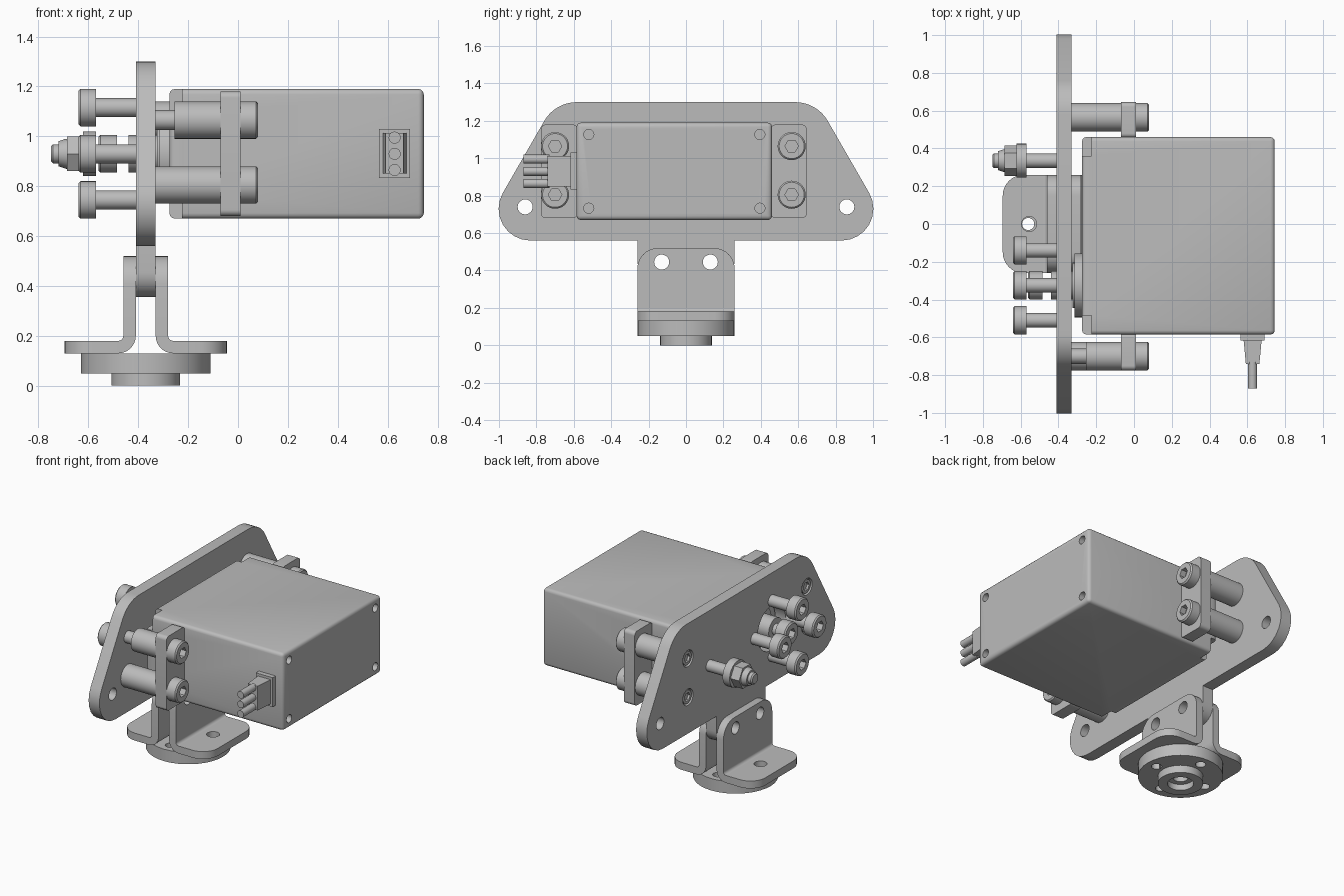
import bpy, bmesh, math
from mathutils import Vector

cube = bpy.data.objects.get("Cube")
if cube:
    bpy.data.objects.remove(cube)

grey = bpy.data.materials.new("machined_grey")
grey.use_nodes = True
TONE = (0.5, 0.5, 0.5, 1)
grey.diffuse_color = TONE
grey.node_tree.nodes["Principled BSDF"].inputs["Base Color"].default_value = TONE

# Each axis maps (u, v) across and w along to world space
PLACE = {"X": lambda u, v, w: (w, u, v),
         "Y": lambda u, v, w: (u, w, v),
         "Z": lambda u, v, w: (u, v, w)}


def finish(name, bm):
    bmesh.ops.recalc_face_normals(bm, faces=bm.faces)
    mesh = bpy.data.meshes.new(name)
    bm.to_mesh(mesh)
    bm.free()
    mesh.materials.append(grey)
    obj = bpy.data.objects.new(name, mesh)
    bpy.context.collection.objects.link(obj)
    return activate(obj)


def activate(obj):
    bpy.ops.object.select_all(action="DESELECT")
    obj.select_set(True)
    bpy.context.view_layer.objects.active = obj
    return obj


def smooth(obj):
    activate(obj)
    bpy.ops.object.shade_smooth_by_angle(angle=math.radians(32))
    return obj


def rounded(corners, steps=8):
    """Outline with each (u, v, radius) corner filleted."""
    out = []
    for i, (u, v, r) in enumerate(corners):
        p = Vector((u, v))
        if r == 0:
            out.append(p)
            continue
        a = (Vector(corners[i - 1][:2]) - p).normalized()
        b = (Vector(corners[(i + 1) % len(corners)][:2]) - p).normalized()
        half = a.angle(b) / 2
        mid = (a + b).normalized()
        centre = p + mid * r / math.sin(half)
        side = (a - b).normalized()
        for k in range(steps + 1):
            t = (math.pi / 2 - half) * (1 - 2 * k / steps)
            out.append(centre - mid * r * math.cos(t) + side * r * math.sin(t))
    return out


def rect(u0, u1, v0, v1, r=0):
    return rounded([(u0, v0, r), (u1, v0, r), (u1, v1, r), (u0, v1, r)])


def circle(u, v, r, n=32):
    return [(u + r * math.cos(k * math.tau / n), v + r * math.sin(k * math.tau / n))
            for k in range(n)]


def prism(name, axis, outline, w0, w1):
    bm = bmesh.new()
    face = bm.faces.new([bm.verts.new(PLACE[axis](u, v, w0)) for u, v in outline])
    ext = bmesh.ops.extrude_face_region(bm, geom=[face])["geom"]
    move = Vector(PLACE[axis](0, 0, w1 - w0))
    bmesh.ops.translate(bm, vec=move, verts=[g for g in ext if isinstance(g, bmesh.types.BMVert)])
    return finish(name, bm)


def turned(name, axis, u, v, profile):
    """Spin a profile of (w, radius) points about an axis through (u, v)."""
    bm = bmesh.new()
    vs = [bm.verts.new(PLACE[axis](u + r, v, w)) for w, r in profile]
    edges = [bm.edges.new(pair) for pair in zip(vs, vs[1:])]
    bmesh.ops.spin(bm, geom=vs + edges, cent=PLACE[axis](u, v, 0), axis=PLACE[axis](0, 0, 1),
                   angle=math.tau, steps=36)
    bmesh.ops.remove_doubles(bm, verts=bm.verts, dist=0.0001)
    return finish(name, bm)


def cut(obj, axis, outline, w0, w1):
    cutter = prism("cutter", axis, outline, w0, w1)
    cutter.hide_render = True
    activate(obj)
    mod = obj.modifiers.new("cut", "BOOLEAN")
    mod.operation, mod.solver, mod.object = "DIFFERENCE", "EXACT", cutter
    bpy.ops.object.modifier_apply(modifier=mod.name)
    bpy.data.objects.remove(cutter)


def cap_screw(name, y, z, tip, seat, top):
    """Socket head screw along x, head from seat to top."""
    d = 0.008 if top > seat else -0.008
    obj = turned(name, "X", y, z, [(tip, 0), (tip, 0.038), (seat, 0.038), (seat, 0.075),
                                   (top - d, 0.075), (top, 0.067), (top, 0)])
    cut(obj, "X", circle(y, z, 0.036, 6), top - 5 * d, top + d)
    smooth(obj)


HORN_Y, MID_Z, PIVOT_X = -0.325, 0.93, -0.37
PIN_ROWS = [(y, z) for y in (-0.70, 0.565) for z in (0.805, 1.065)]

# Main plate with lower tab
half = [(0.26, 0.355, 0.1), (0.26, 0.56, 0), (1.126, 0.56, 0.17), (0.70, 1.30, 0.2)]
plate = prism("mounting_plate", "X",
              rounded(half + [(-u, v, r) for u, v, r in reversed(half)]), -0.41, -0.33)
cut(plate, "X", circle(HORN_Y, MID_Z, 0.15, 40), -0.5, -0.2)
for s in (-1, 1):
    cut(plate, "X", circle(s * 0.86, 0.74, 0.04), -0.5, -0.2)
    cut(plate, "X", circle(s * 0.13, 0.445, 0.04), -0.5, -0.2)
for y, z in PIN_ROWS:
    cut(plate, "X", circle(y, z, 0.055), -0.5, -0.39)
smooth(plate)

# Servo case with corner notches and screw holes
case = prism("servo_case", "X", rect(-0.585, 0.46, 0.67, 1.19), -0.275, 0.745)
bev = case.modifiers.new("bevel", "BEVEL")
bev.width, bev.segments = 0.022, 3
bpy.ops.object.modifier_apply(modifier="bevel")
for y, dy in ((-0.585, 1), (0.46, -1)):
    for z, dz in ((0.67, 1), (1.19, -1)):
        ys, zs = sorted((y - dy * 0.02, y + dy * 0.1)), sorted((z - dz * 0.02, z + dz * 0.1))
        cut(case, "X", rect(*ys, *zs), -0.3, -0.225)
        cut(case, "X", circle(y + dy * 0.065, z + dz * 0.063, 0.027, 20), 0.70, 0.8)
smooth(case)

# Output boss, spline and centre screw
smooth(turned("output_boss", "X", HORN_Y, MID_Z,
              [(-0.26, 0), (-0.26, 0.17), (-0.315, 0.17), (-0.315, 0.12), (-0.325, 0.12),
               (-0.325, 0.075), (-0.44, 0.075), (-0.44, 0)]))
cap_screw("centre_screw", HORN_Y, MID_Z, -0.435, -0.485, -0.56)

# Four horn screws around the output
for k in range(4):
    a = k * math.pi / 2
    cap_screw("horn_screw", HORN_Y + 0.185 * math.cos(a), MID_Z + 0.185 * math.sin(a),
              -0.40, -0.57, -0.64)

# Servo ears
for name, y0, y1 in (("front_ear", -0.775, -0.58), ("back_ear", 0.455, 0.645)):
    smooth(prism(name, "X", rect(y0, y1, 0.68, 1.18, 0.025), -0.07, 0.01))

# Standoffs, their flush screws and the ear screws
for y, z in PIN_ROWS:
    start = -0.255 if y < 0 and z > 1 else -0.33
    smooth(turned("standoff", "X", y, z, [(-0.34, 0), (-0.34, 0.04), (start, 0.04),
                                          (start, 0.075), (-0.07, 0.075), (-0.07, 0)]))
    cap_screw("ear_screw", y, z, -0.07, 0.01, 0.08)
    flush = turned("flush_screw", "X", y, z, [(-0.385, 0), (-0.385, 0.045),
                                              (-0.405, 0.045), (-0.405, 0)])
    cut(flush, "X", circle(y, z, 0.03, 6), -0.42, -0.39)
    smooth(flush)

# Pivot bolt with washer and lock nut
BOLT_Y = 0.335
smooth(turned("pivot_bolt", "X", BOLT_Y, MID_Z,
              [(-0.33, 0), (-0.33, 0.038), (-0.57, 0.038), (-0.57, 0.09), (-0.622, 0.09),
               (-0.622, 0.06), (-0.69, 0.06), (-0.72, 0.05), (-0.72, 0.038),
               (-0.742, 0.038), (-0.75, 0.03), (-0.75, 0)]))
prism("lock_nut", "X", circle(BOLT_Y, MID_Z, 0.08, 6), -0.685, -0.62)

# Cable connector with three wires
CABLE_X = 0.628
prism("connector_flange", "Y", rect(0.565, 0.69, 0.833, 1.03), -0.617, -0.58)
grip = prism("connector_grip", "Y", rect(0.58, 0.676, 0.85, 1.013), -0.74, -0.61)
for v in grip.data.vertices:
    if v.co.y < -0.7:
        v.co.x = CABLE_X + (v.co.x - CABLE_X) * 0.75
for z in (-0.065, 0, 0.065):
    smooth(prism("wire", "Y", circle(CABLE_X, MID_Z + z, 0.024, 20), -0.87, -0.73))

# Pair of bent brackets either side of the tab
for s, side in ((-1, "right"), (1, "left")):
    x = lambda d: PIVOT_X + s * d
    upright = prism(side + "_bracket_upright", "X",
                    rounded([(-0.26, 0.2, 0), (0.26, 0.2, 0), (0.26, 0.52, 0.11), (-0.26, 0.52, 0.11)]),
                    x(0.04), x(0.09))
    for y in (-0.13, 0.13):
        cut(upright, "X", circle(y, 0.445, 0.04), -0.6, -0.1)
    foot = prism(side + "_bracket_foot", "Z",
                 rounded([(x(0.11), -0.26, 0), (x(0.325), -0.26, 0.11),
                          (x(0.325), 0.26, 0.11), (x(0.11), 0.26, 0)]), 0.13, 0.18)
    cut(foot, "Z", circle(x(0.185), 0, 0.04), 0.1, 0.2)
    arc = [k * math.pi / 16 for k in range(9)]
    bend = [(x(0.11 - r * math.cos(a)), 0.2 - r * math.sin(a))
            for r, turn in ((0.07, arc), (0.02, arc[::-1])) for a in turn]
    elbow = prism(side + "_bracket_bend", "Y", bend, -0.26, 0.26)
    for part in (upright, foot, elbow):
        smooth(part)

# Round hub under the brackets
hub = turned("hub", "Z", PIVOT_X, 0,
             [(0.13, 0.045), (0.13, 0.26), (0.05, 0.26), (0.05, 0.138), (0, 0.138),
              (0, 0.08), (0.04, 0.08), (0.04, 0.045), (0.13, 0.045)])
for k in range(4):
    a = k * math.pi / 2
    cut(hub, "Z", circle(PIVOT_X + 0.19 * math.cos(a), 0.19 * math.sin(a), 0.032, 20), 0.02, 0.2)
smooth(hub)
